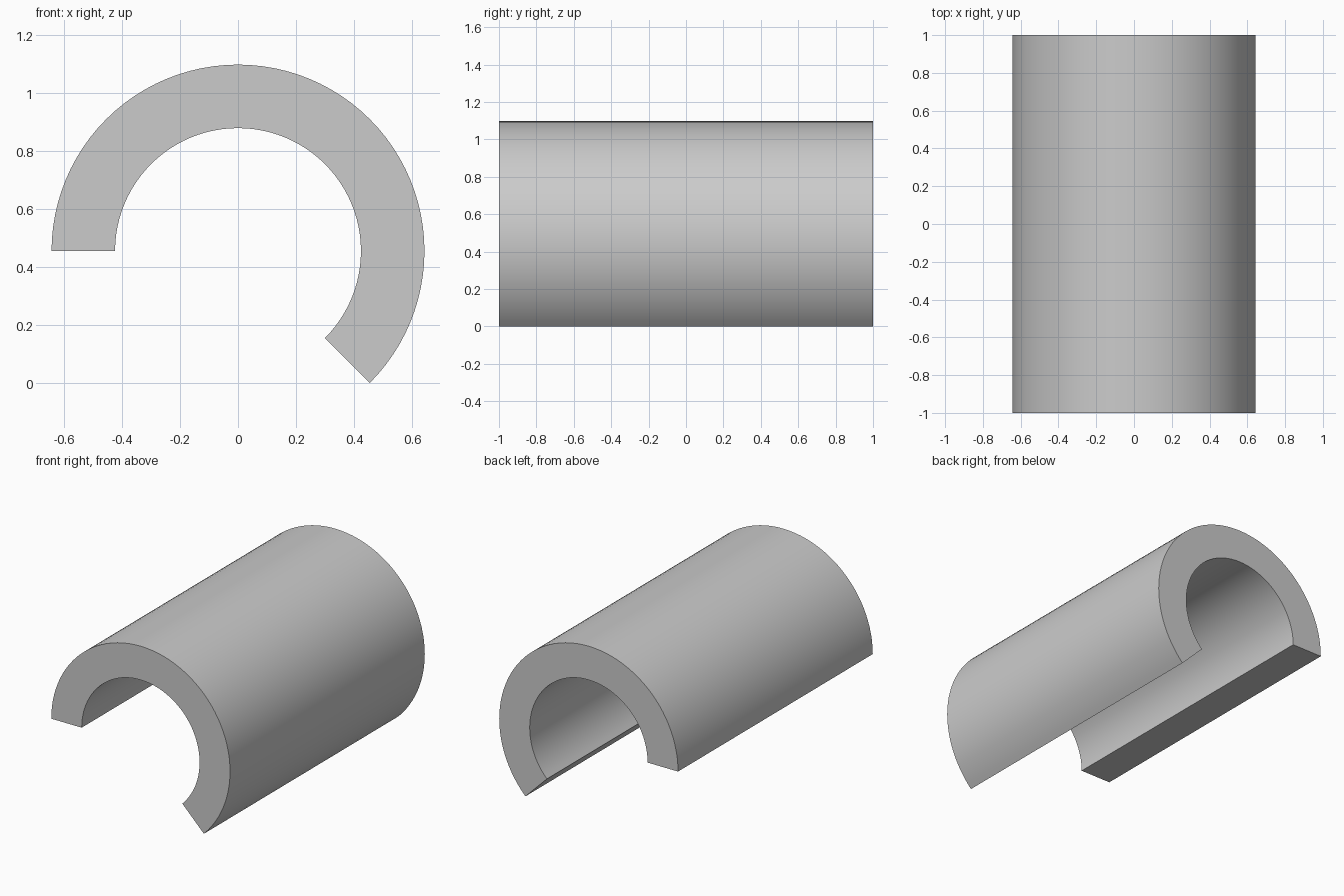
import bpy
import bmesh
from math import cos, sin, radians
from mathutils import Vector

cube = bpy.data.objects.get("Cube")
if cube:
    bpy.data.objects.remove(cube, do_unlink=True)

OUTER, INNER, LENGTH = 0.643, 0.424, 2.0
START, END, STEPS = radians(-45), radians(180), 60
AXIS_Z = OUTER * sin(radians(45))

# Plain grey material
grey = bpy.data.materials.new("plain grey")
grey.use_nodes = True
colour = (0.6, 0.6, 0.6, 1)
grey.diffuse_color = colour
grey.node_tree.nodes["Principled BSDF"].inputs["Base Color"].default_value = colour


def arc(radius):
    """Points along the open ring, at the front end."""
    angles = [START + (END - START) * i / STEPS for i in range(STEPS + 1)]
    return [Vector((radius * cos(a), -LENGTH / 2, AXIS_Z + radius * sin(a)))
            for a in angles]


# Open ring profile, made as a strip of quads and extruded along the length
bm = bmesh.new()
outer = [bm.verts.new(p) for p in arc(OUTER)]
inner = [bm.verts.new(p) for p in arc(INNER)]
strip = [bm.faces.new((outer[i], outer[i + 1], inner[i + 1], inner[i]))
         for i in range(STEPS)]
extruded = bmesh.ops.extrude_face_region(bm, geom=strip, use_keep_orig=True)
moved = [g for g in extruded["geom"] if isinstance(g, bmesh.types.BMVert)]
bmesh.ops.translate(bm, verts=moved, vec=(0, LENGTH, 0))
bmesh.ops.recalc_face_normals(bm, faces=bm.faces)

mesh = bpy.data.meshes.new("split_tube")
bm.to_mesh(mesh)
bm.free()
mesh.materials.append(grey)
tube = bpy.data.objects.new("split_tube", mesh)
bpy.context.collection.objects.link(tube)

# Smooth walls with sharp rims
bpy.ops.object.select_all(action="DESELECT")
tube.select_set(True)
bpy.context.view_layer.objects.active = tube
bpy.ops.object.shade_smooth_by_angle(angle=radians(30))
